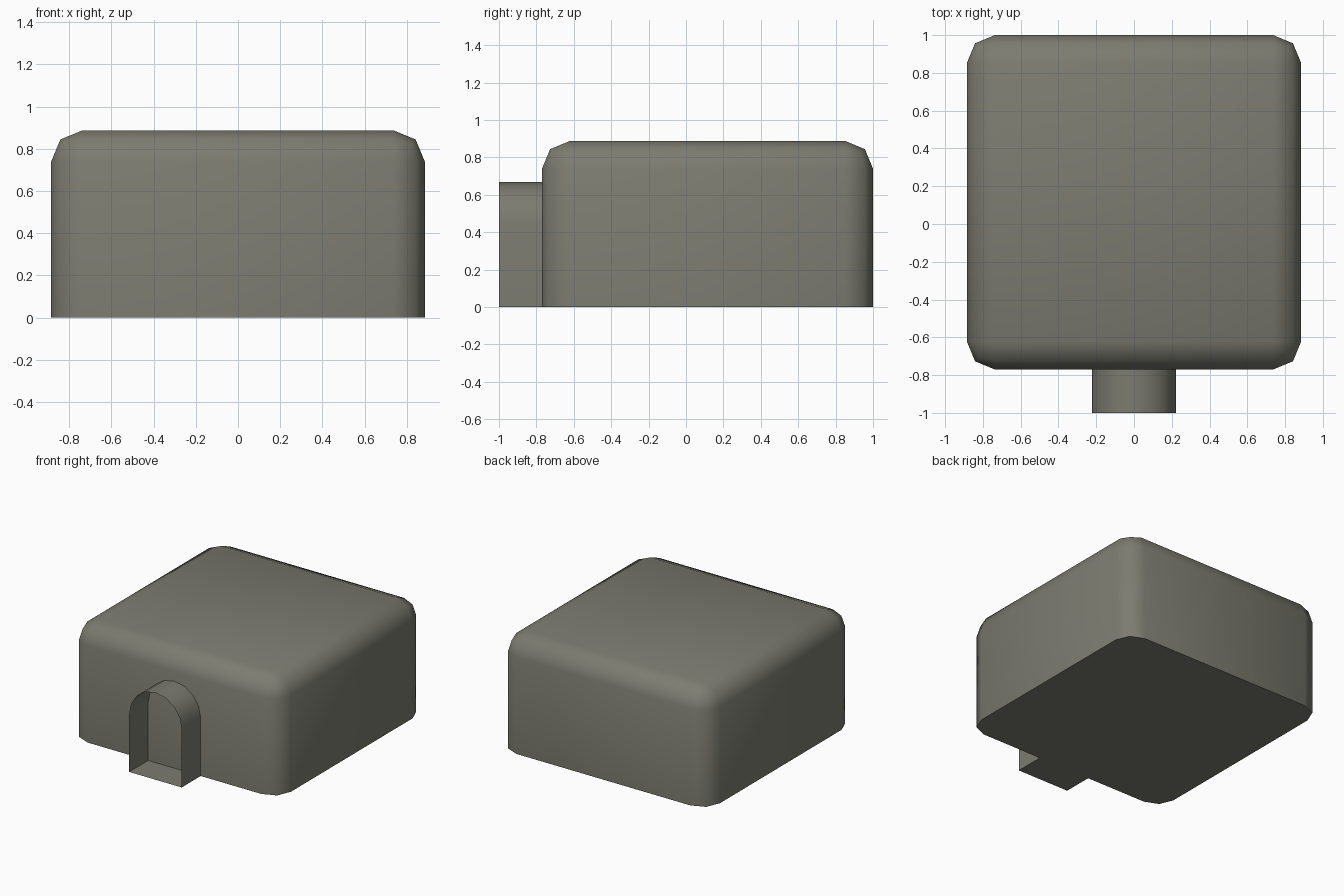
import bpy, bmesh, math

if "Cube" in bpy.data.objects:
    bpy.data.objects.remove(bpy.data.objects["Cube"])

stone = bpy.data.materials.new("warm grey")
stone.diffuse_color = (0.2, 0.2, 0.165, 1)
stone.use_nodes = True
stone.node_tree.nodes["Principled BSDF"].inputs["Base Color"].default_value = stone.diffuse_color


def finish(bm, name):
    me = bpy.data.meshes.new(name)
    bm.to_mesh(me)
    bm.free()
    ob = bpy.data.objects.new(name, me)
    bpy.context.collection.objects.link(ob)
    me.materials.append(stone)
    bpy.ops.object.select_all(action='DESELECT')
    ob.select_set(True)
    bpy.context.view_layer.objects.active = ob
    bpy.ops.object.shade_smooth_by_angle(angle=math.radians(50))
    return ob


# Main body: block with rounded top and upright edges, flat underside
HALF, HEIGHT, FRONT, BACK = 0.885, 0.887, -0.77, 1.0
bm = bmesh.new()
bmesh.ops.create_cube(bm, size=1)
for v in bm.verts:
    v.co.x *= 2 * HALF
    v.co.y = v.co.y * (BACK - FRONT) + (BACK + FRONT) / 2
    v.co.z = (v.co.z + 0.5) * HEIGHT
rounded = [e for e in bm.edges if max(v.co.z for v in e.verts) > 0.01]
bmesh.ops.bevel(bm, geom=rounded, offset=0.148, offset_type='OFFSET',
                segments=2, profile=0.5, affect='EDGES')
finish(bm, "body")

# Entrance tunnel: thin arched sleeve with floor, open at the front
R, SPRING, MOUTH = 0.223, 0.444, -1.0
outline = [(R, 0)]
for i in range(9):
    a = math.pi * i / 8
    outline.append((R * math.cos(a), SPRING + R * math.sin(a)))
outline.append((-R, 0))
bm = bmesh.new()
front = [bm.verts.new((x, MOUTH, z)) for x, z in outline]
rear = [bm.verts.new((x, FRONT, z)) for x, z in outline]
n = len(outline)
for i in range(n):
    j = (i + 1) % n
    bm.faces.new((front[i], rear[i], rear[j], front[j]))
finish(bm, "entrance_tunnel")
